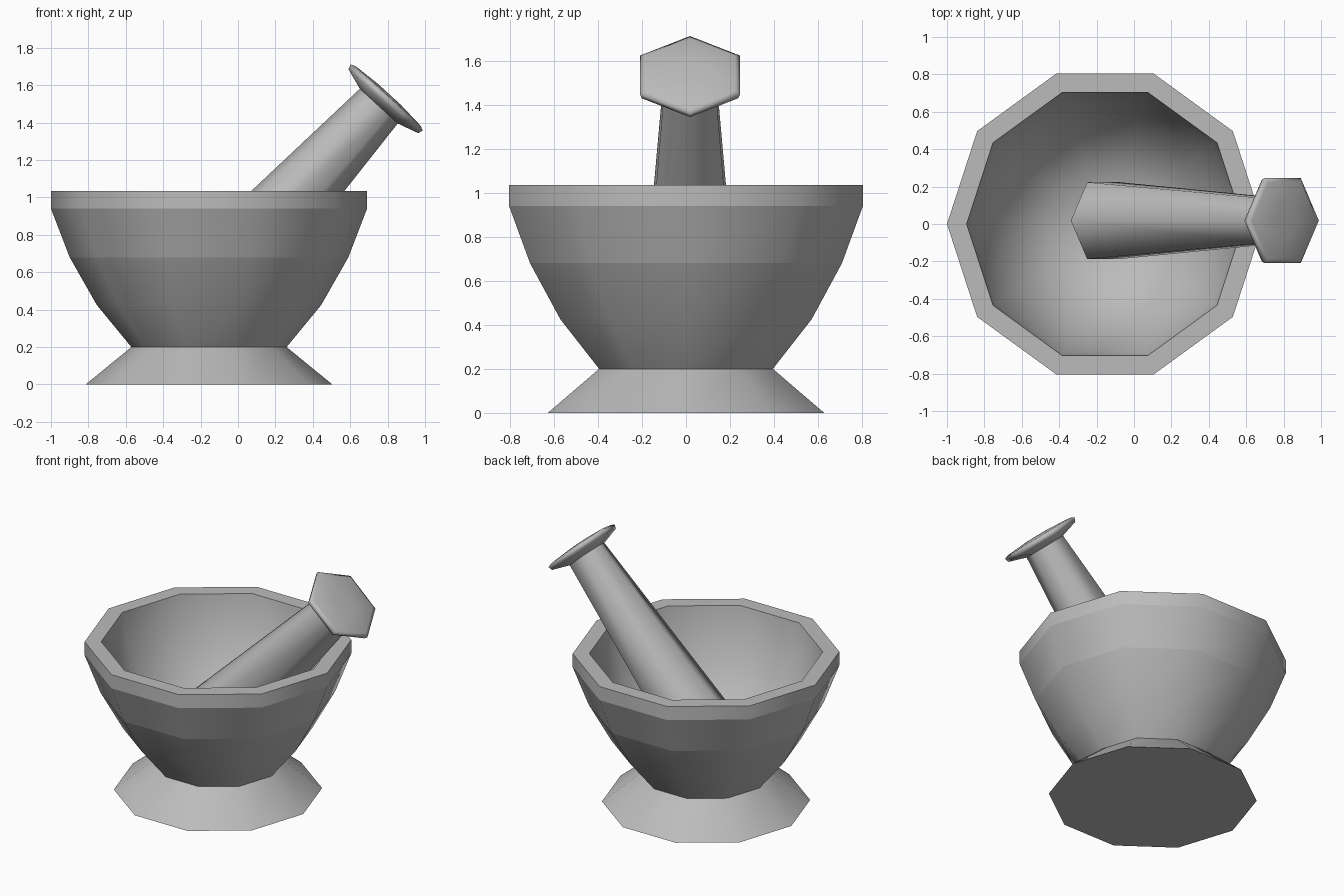
import bpy, bmesh
from math import pi, cos, sin

cube = bpy.data.objects.get("Cube")
if cube:
    bpy.data.objects.remove(cube, do_unlink=True)

stone = bpy.data.materials.new("grey stone")
GREY = (0.5, 0.5, 0.5, 1)
stone.diffuse_color = GREY
stone.use_nodes = True
stone.node_tree.nodes["Principled BSDF"].inputs["Base Color"].default_value = GREY


def lathe(name, profile, sides, creases, location, tilt=0.0):
    """Spin (radius, height) points round z; rings listed in creases stay sharp."""
    bm = bmesh.new()
    rings = []
    for r, z in profile:
        rings.append([bm.verts.new((r * cos(2 * pi * i / sides), r * sin(2 * pi * i / sides), z))
                      for i in range(sides)])
    for low, high in zip(rings, rings[1:]):
        for i in range(sides):
            j = (i + 1) % sides
            bm.faces.new((low[i], low[j], high[j], high[i]))
    bm.faces.new(rings[0][::-1])
    bm.faces.new(rings[-1])
    for f in bm.faces:
        f.smooth = True
    for k in creases:
        ring = rings[k]
        for i in range(sides):
            bm.edges.get((ring[i], ring[(i + 1) % sides])).smooth = False
    mesh = bpy.data.meshes.new(name)
    bm.to_mesh(mesh)
    bm.free()
    mesh.materials.append(stone)
    obj = bpy.data.objects.new(name, mesh)
    obj.location = location
    obj.rotation_euler.y = tilt
    bpy.context.collection.objects.link(obj)
    return obj


# Bowl: foot, flared outer wall, flat rim, hollow inside
outer = [(0.66, 0), (0.415, 0.2), (0.60, 0.425), (0.745, 0.68), (0.845, 0.94), (0.845, 1.035)]
inner = [(0.74, 1.035), (0.72, 0.9), (0.63, 0.66), (0.49, 0.44), (0.30, 0.30), (0.10, 0.26)]
lathe("mortar_bowl", outer + inner, 10, (0, 1, 3, 4, 5, 6), (-0.155, 0, 0))

# Pestle: tapered six-sided shaft leaning on the rim, with a domed knob
PESTLE_AT, LEAN = (-0.332, 0.018, 0.305), 0.742
lathe("pestle_shaft", [(0.13, 0.2), (0.237, 0.25), (0.137, 1.61)], 6, (1, 2), PESTLE_AT, LEAN)
lathe("pestle_knob", [(0.137, 1.605), (0.253, 1.641), (0.262, 1.668), (0.235, 1.679), (0.085, 1.69)],
      6, (0,), PESTLE_AT, LEAN)
